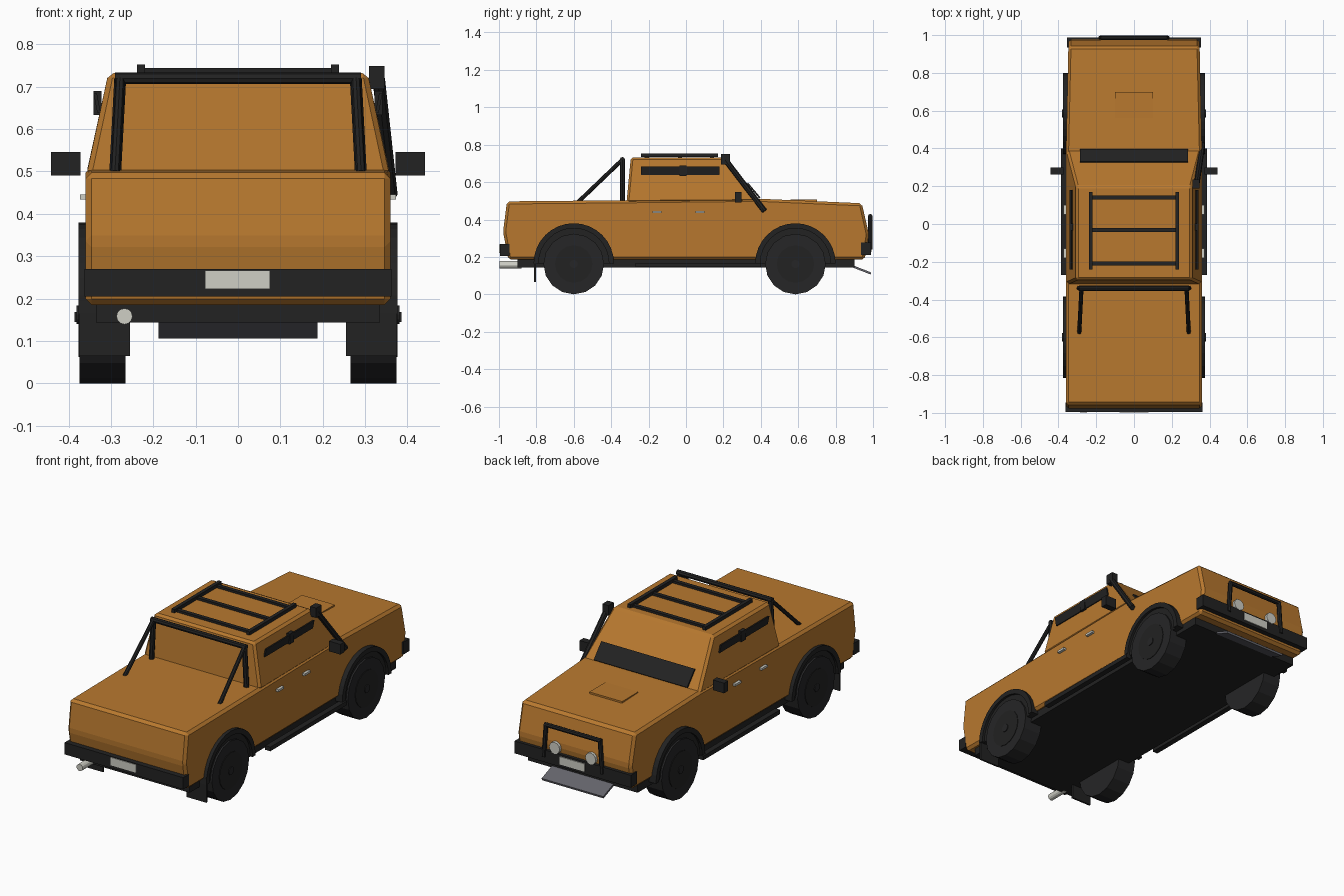
import bpy, bmesh, math
from mathutils import Vector

if "Cube" in bpy.data.objects:
    bpy.data.objects.remove(bpy.data.objects["Cube"])


def material(name, rgb, rough=0.6):
    m = bpy.data.materials.new(name)
    m.use_nodes = True
    m.diffuse_color = (*rgb, 1)
    b = m.node_tree.nodes["Principled BSDF"]
    b.inputs["Base Color"].default_value = (*rgb, 1)
    b.inputs["Roughness"].default_value = rough
    return m


PAINT = material("orange paint", (0.48, 0.19, 0.028))
BLACK = material("black trim", (0.016, 0.016, 0.016))
TYRE = material("dark rubber", (0.019, 0.019, 0.02))
LIGHT = material("pale metal", (0.62, 0.62, 0.56))
STEEL = material("grey steel", (0.13, 0.13, 0.15))


def finish(name, bm, mat, bevel=0):
    bmesh.ops.recalc_face_normals(bm, faces=bm.faces)
    if bevel:
        bmesh.ops.bevel(bm, geom=bm.edges[:], offset=bevel, segments=1, affect='EDGES')
    me = bpy.data.meshes.new(name)
    bm.to_mesh(me)
    bm.free()
    ob = bpy.data.objects.new(name, me)
    me.materials.append(mat)
    bpy.context.collection.objects.link(ob)
    return ob


def box(name, x, y, z, mat):
    """Box from the (min, max) range on each axis."""
    bm = bmesh.new()
    bmesh.ops.create_cube(bm, size=1)
    for v in bm.verts:
        v.co = [r[0] if c < 0 else r[1] for c, r in zip(v.co, (x, y, z))]
    return finish(name, bm, mat)


def mirrored_box(name, x, y, z, mat):
    box(name + "_left", x, y, z, mat)
    box(name + "_right", (-x[1], -x[0]), y, z, mat)


def tube(name, a, b, r, mat, sides=8):
    """Cylinder from point a to point b."""
    a, b = Vector(a), Vector(b)
    bm = bmesh.new()
    bmesh.ops.create_cone(bm, cap_ends=True, segments=sides, radius1=r, radius2=r,
                          depth=(b - a).length)
    ob = finish(name, bm, mat)
    ob.rotation_mode = 'QUATERNION'
    ob.rotation_quaternion = (b - a).to_track_quat('Z', 'Y')
    ob.location = (a + b) / 2
    return ob


def slab(name, profile, x0, x1, mat, bevel=0, shape=None):
    """Extrude a (y, z) profile between x0 and x1; shape adjusts the x of each corner."""
    bm = bmesh.new()
    rings = [[bm.verts.new((x * (shape(y, z) if shape else 1), y, z)) for y, z in profile]
             for x in (x0, x1)]
    n = len(profile)
    bm.faces.new(rings[0])
    bm.faces.new(rings[1])
    for i in range(n):
        j = (i + 1) % n
        bm.faces.new((rings[0][i], rings[0][j], rings[1][j], rings[1][i]))
    return finish(name, bm, mat, bevel)


def arc(cy, cz, r, steps=16):
    return [(cy + r * math.cos(math.pi * i / steps), cz + r * math.sin(math.pi * i / steps))
            for i in range(steps + 1)]


# Lower body, tapering slightly towards the nose
body = [(-0.95, 0.185), (-0.978, 0.335), (-0.957, 0.497), (-0.315, 0.503), (0.39, 0.511),
        (0.94, 0.487), (0.978, 0.32), (0.955, 0.185)]
slab("body", body, -0.36, 0.36, PAINT, 0.014, lambda y, z: 0.965 if y > 0.9 else 1)

# Cab, leaning inwards to the roof
cab = [(-0.318, 0.49), (-0.295, 0.732), (0.2, 0.732), (0.4, 0.495)]
slab("cab", cab, -0.358, 0.358, PAINT, 0.012, lambda y, z: 0.855 if z > 0.6 else 1)
box("hood_panel", (-0.1, 0.1), (0.56, 0.7), (0.49, 0.507), PAINT)

# Windscreen and side window plates
slab("windscreen", [(0.325, 0.592), (0.332, 0.597), (0.398, 0.519), (0.391, 0.513)],
     -0.285, 0.285, BLACK)
for side, s in (("left", 1), ("right", -1)):
    bm = bmesh.new()
    bmesh.ops.create_cube(bm, size=1)
    for v in bm.verts:
        top = v.co.z > 0
        x = (0.337 if top else 0.328) + (0.004 if v.co.x > 0 else -0.004)
        v.co = (s * x, -0.03 + 0.42 * v.co.y, 0.684 if top else 0.638)
    finish("side_window_" + side, bm, BLACK)
mirrored_box("window_divider", (0.322, 0.341), (-0.035, 0.002), (0.633, 0.69), BLACK)

# Underside and side steps
box("chassis", (-0.335, 0.335), (-0.9, 0.9), (0.143, 0.19), BLACK)
mirrored_box("side_step", (0.355, 0.386), (-0.27, 0.4), (0.145, 0.168), BLACK)

# Wheels, wells and arches
for end, cy in (("rear", -0.6), ("front", 0.585)):
    for side, s in (("left", 1), ("right", -1)):
        tag = f"_{end}_{side}"
        tube("wheel" + tag, (s * 0.266, cy, 0.162), (s * 0.374, cy, 0.162), 0.162, TYRE, 16)
        tube("rim" + tag, (s * 0.37, cy, 0.162), (s * 0.377, cy, 0.162), 0.1, BLACK, 16)
        tube("hub" + tag, (s * 0.37, cy, 0.162), (s * 0.381, cy, 0.162), 0.022, TYRE, 12)
        slab("wheel_well" + tag, arc(cy, 0.165, 0.192), s * 0.3, s * 0.364, BLACK)
        ring = arc(cy, 0.165, 0.215) + arc(cy, 0.165, 0.188)[::-1]
        slab("wheel_arch" + tag, ring, s * 0.33, s * 0.377, BLACK)
mirrored_box("mud_flap", (0.255, 0.375), (-0.812, -0.802), (0.065, 0.2), BLACK)

# Bumpers, number plates, exhaust and skid plate
box("rear_bumper", (-0.362, 0.362), (-0.995, -0.945), (0.205, 0.27), BLACK)
box("front_bumper", (-0.355, 0.355), (0.935, 0.988), (0.21, 0.278), BLACK)
box("rear_plate", (-0.078, 0.076), (-0.999, -0.993), (0.222, 0.266), LIGHT)
box("front_plate", (-0.076, 0.076), (0.986, 0.993), (0.225, 0.268), LIGHT)
tube("exhaust", (-0.268, -0.998, 0.158), (-0.268, -0.88, 0.158), 0.019, LIGHT, 12)
slab("skid_plate", [(0.88, 0.16), (0.99, 0.117), (0.987, 0.106), (0.877, 0.149)],
     -0.188, 0.188, STEEL)

# Bull bar and lamps
for side, s in (("left", 1), ("right", -1)):
    tube("bull_bar_post_" + side, (s * 0.178, 0.985, 0.24), (s * 0.165, 0.985, 0.42), 0.012, BLACK)
    tube("lamp_" + side, (s * 0.11, 0.95, 0.305), (s * 0.11, 0.99, 0.305), 0.032, LIGHT, 12)
tube("bull_bar_top", (-0.172, 0.985, 0.418), (0.172, 0.985, 0.418), 0.012, BLACK)

# Roof rack
for i, x in enumerate((-0.229, 0.229)):
    box(f"rack_rail_{i}", (x - 0.01, x + 0.01), (-0.24, 0.17), (0.734, 0.753), BLACK)
for i, y in enumerate((-0.21, -0.032, 0.14)):
    box(f"rack_bar_{i}", (-0.229, 0.229), (y - 0.011, y + 0.011), (0.732, 0.744), BLACK)

# Roll bar behind the cab
for side, s in (("left", 1), ("right", -1)):
    top = (s * 0.278, -0.34, 0.72)
    tube("roll_bar_post_" + side, (s * 0.29, -0.34, 0.495), top, 0.014, BLACK)
    tube("roll_bar_brace_" + side, (s * 0.29, -0.575, 0.495), top, 0.011, BLACK)
tube("roll_bar_top", (-0.29, -0.34, 0.72), (0.29, -0.34, 0.72), 0.014, BLACK)

# Mirrors and door handles
mirrored_box("mirror", (0.372, 0.441), (0.262, 0.298), (0.49, 0.546), BLACK)
for end, y in (("rear", -0.155), ("front", 0.075)):
    mirrored_box("door_handle_" + end, (0.358, 0.373), (y - 0.025, y + 0.025), (0.434, 0.446), LIGHT)

# Air intake on the left
tube("intake_pipe", (0.362, 0.42, 0.445), (0.332, 0.21, 0.72), 0.015, BLACK)
box("intake_head", (0.309, 0.346), (0.188, 0.235), (0.695, 0.749), BLACK)
